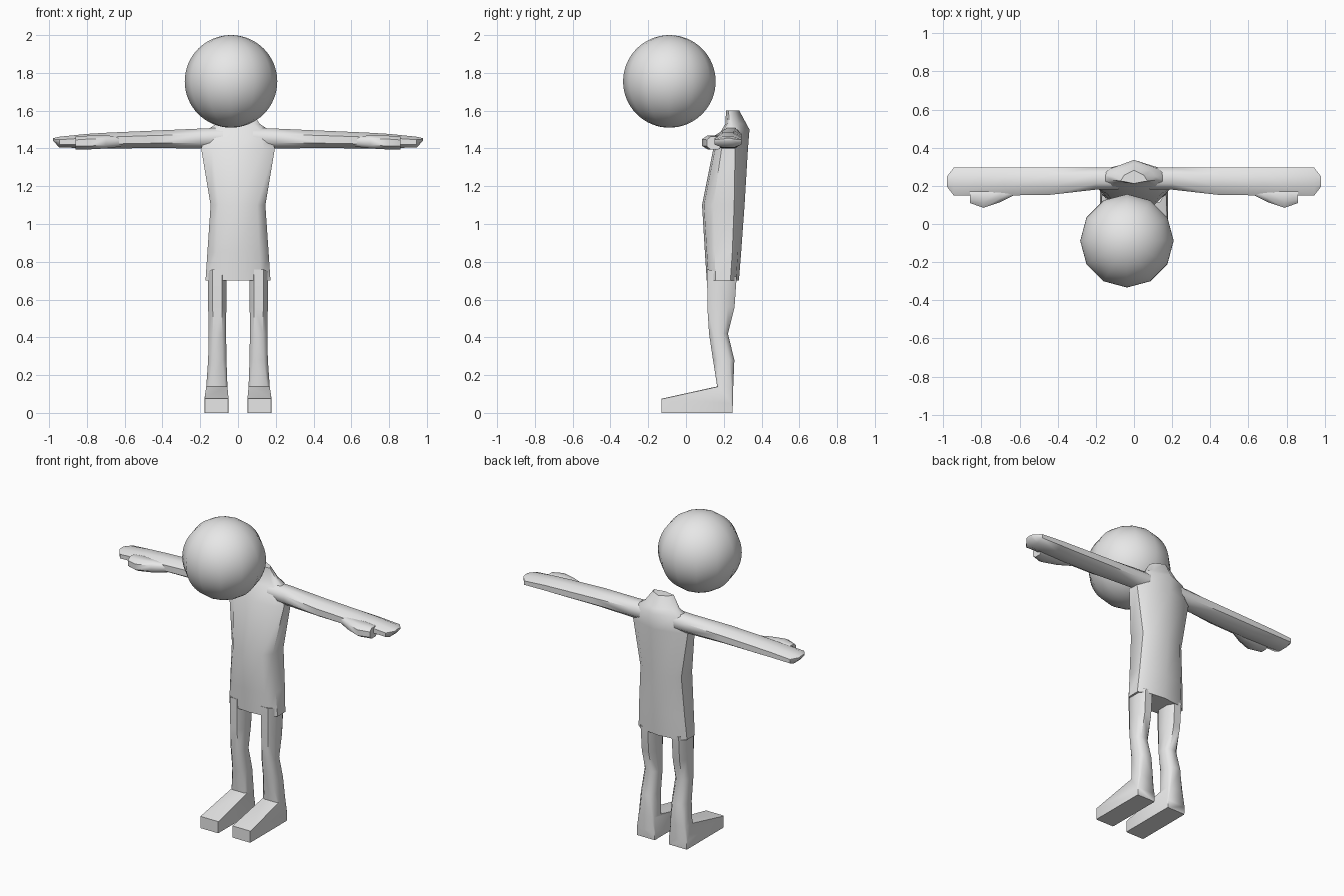
import bpy, bmesh, math

if "Cube" in bpy.data.objects:
    bpy.data.objects.remove(bpy.data.objects["Cube"])

grey = bpy.data.materials.new("light grey")
grey.diffuse_color = (0.8, 0.8, 0.8, 1)
grey.use_nodes = True
grey.node_tree.nodes["Principled BSDF"].inputs["Base Color"].default_value = grey.diffuse_color


def finish(name, bm, angle):
    bmesh.ops.recalc_face_normals(bm, faces=bm.faces)
    me = bpy.data.meshes.new(name)
    bm.to_mesh(me)
    bm.free()
    ob = bpy.data.objects.new(name, me)
    bpy.context.collection.objects.link(ob)
    me.materials.append(grey)
    bpy.ops.object.select_all(action='DESELECT')
    ob.select_set(True)
    bpy.context.view_layer.objects.active = ob
    bpy.ops.object.shade_smooth_by_angle(angle=math.radians(angle))
    return ob


def loft(name, rings, angle=50):
    """Skin a list of equal-length closed rings and cap both ends."""
    bm = bmesh.new()
    loops = [[bm.verts.new(p) for p in ring] for ring in rings]
    n = len(loops[0])
    for a, b in zip(loops, loops[1:]):
        for i in range(n):
            j = (i + 1) % n
            bm.faces.new((a[i], a[j], b[j], b[i]))
    bm.faces.new(loops[0])
    bm.faces.new(loops[-1])
    return finish(name, bm, angle)


def octagon(u0, u1, v0, v1, c):
    """Rectangle with corners cut by fraction c of each side."""
    du, dv = (u1 - u0) * c, (v1 - v0) * c
    return [(u0 + du, v0), (u1 - du, v0), (u1, v0 + dv), (u1, v1 - dv),
            (u1 - du, v1), (u0 + du, v1), (u0, v1 - dv), (u0, v0 + dv)]


# Head: twelve-sided ball
bm = bmesh.new()
bmesh.ops.create_uvsphere(bm, u_segments=12, v_segments=32, radius=0.245)
bmesh.ops.translate(bm, verts=bm.verts, vec=(-0.037, -0.088, 1.755))
finish("head", bm, 60)

# Torso with neck: z, half width, front y, back corner y, back ridge y
torso = [(0.70, 0.172, 0.110, 0.265, 0.280),
         (0.85, 0.162, 0.100, 0.275, 0.292),
         (1.10, 0.145, 0.085, 0.285, 0.310),
         (1.40, 0.195, 0.145, 0.290, 0.328),
         (1.50, 0.160, 0.190, 0.292, 0.336),
         (1.53, 0.115, 0.208, 0.280, 0.320),
         (1.60, 0.070, 0.212, 0.255, 0.282)]
rings = []
for z, w, f, c, b in torso:
    m = f + (c - f) * 0.3
    half = [(0.0, f), (0.7 * w, f + 0.01), (w, m), (w, c - 0.03), (0.75 * w, c)]
    ring = half + [(0.0, b)] + [(-x, y) for x, y in reversed(half[1:])]
    rings.append([(x, y, z) for x, y in ring])
loft("torso", rings)

# Arm sections: x, front y, back y, bottom z, top z
arm = [(0.08, 0.180, 0.295, 1.400, 1.510),
       (0.20, 0.180, 0.295, 1.400, 1.505),
       (0.45, 0.152, 0.295, 1.402, 1.494),
       (0.68, 0.150, 0.295, 1.400, 1.484),
       (0.80, 0.150, 0.295, 1.402, 1.477),
       (0.945, 0.150, 0.295, 1.405, 1.462),
       (0.98, 0.195, 0.250, 1.440, 1.454)]
thumb = [(0.62, 0.155, 0.20, 1.41, 1.465),
         (0.70, 0.115, 0.20, 1.400, 1.468),
         (0.79, 0.085, 0.20, 1.395, 1.468),
         (0.86, 0.110, 0.19, 1.395, 1.462)]

# Leg and foot rings: inner x, outer x, front y, back y, front z, back z, corner cut
leg = [(0.060, 0.160, 0.112, 0.268, 0.76, 0.72, 0.25),
       (0.062, 0.158, 0.113, 0.257, 0.56, 0.56, 0.25),
       (0.063, 0.155, 0.122, 0.222, 0.42, 0.42, 0.25),
       (0.061, 0.158, 0.143, 0.256, 0.28, 0.28, 0.22),
       (0.056, 0.168, 0.165, 0.250, 0.14, 0.14, 0.12),
       (0.050, 0.178, -0.130, 0.248, 0.075, 0.05, 0.02),
       (0.050, 0.178, -0.130, 0.246, 0.00, 0.00, 0.02)]

for s, side in ((1, "right"), (-1, "left")):
    for name, secs, cut in (("arm", arm, 0.28), ("thumb", thumb, 0.25)):
        loft(f"{side}_{name}", [[(s * x, y, z) for y, z in octagon(y0, y1, z0, z1, cut)]
                                for x, y0, y1, z0, z1 in secs])
    rings = []
    for x0, x1, y0, y1, zf, zb, cut in leg:
        rings.append([(s * x, y, zf + (zb - zf) * (y - y0) / (y1 - y0))
                      for x, y in octagon(x0, x1, y0, y1, cut)])
    loft(f"{side}_leg", rings)
